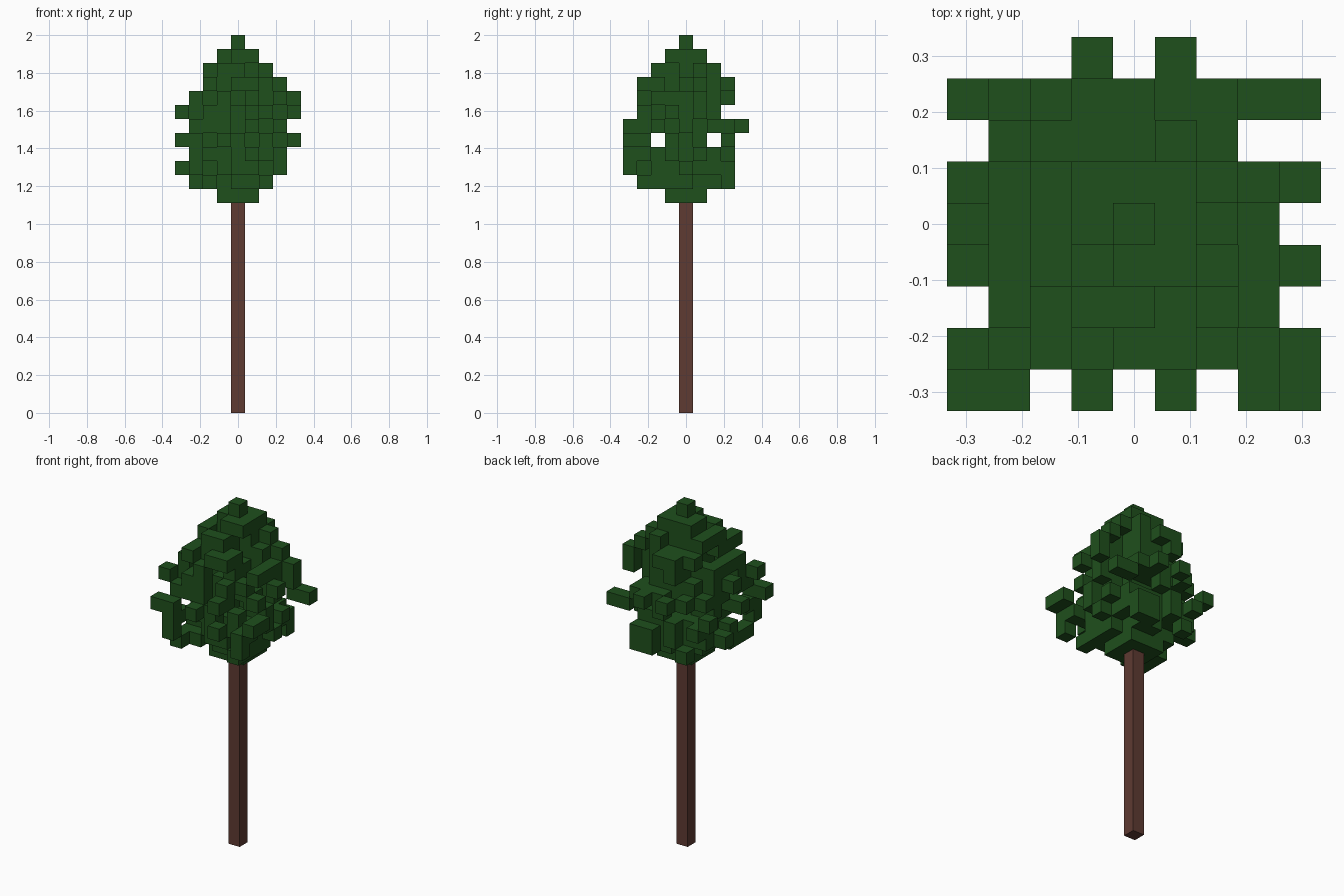
import bpy, bmesh, random
from mathutils import Vector

random.seed(23)
if "Cube" in bpy.data.objects:
    bpy.data.objects.remove(bpy.data.objects["Cube"], do_unlink=True)

UNIT = 2 / 27          # edge of one block
TRUNK = 15             # trunk height in blocks


def material(name, rgb):
    mat = bpy.data.materials.new(name)
    mat.use_nodes = True
    mat.diffuse_color = (*rgb, 1)
    mat.node_tree.nodes["Principled BSDF"].inputs["Base Color"].default_value = (*rgb, 1)
    return mat


def block_object(name, cells, mat):
    """Join blocks into one mesh, keeping only the exposed faces."""
    bm = bmesh.new()
    corners = {}
    for cell in sorted(cells):
        for axis in range(3):
            for sign in (-1, 1):
                step = [0, 0, 0]
                step[axis] = sign
                if tuple(c + s for c, s in zip(cell, step)) in cells:
                    continue
                quad = []
                for a, b in ((-1, -1), (1, -1), (1, 1), (-1, 1)):
                    p = [0, 0, 0]
                    p[axis], p[(axis + 1) % 3], p[(axis + 2) % 3] = sign, a, b
                    key = tuple(2 * c + q for c, q in zip(cell, p))
                    if key not in corners:
                        corners[key] = bm.verts.new(Vector((key[0], key[1], key[2] + 1)) * UNIT / 2)
                    quad.append(corners[key])
                bm.faces.new(quad if sign > 0 else quad[::-1])
    mesh = bpy.data.meshes.new(name)
    bm.to_mesh(mesh)
    bm.free()
    mesh.materials.append(mat)
    obj = bpy.data.objects.new(name, mesh)
    bpy.context.collection.objects.link(obj)
    return obj


# Plan outline of the crown, back row first
PLAN = ["...#.#...",
        "#########",
        ".######..",
        "#########",
        "########.",
        "#########",
        ".#######.",
        "#########",
        "##.#.#.##"]
plan = {(c - 4, 4 - r) for r, row in enumerate(PLAN) for c, ch in enumerate(row) if ch == "#"}

# Crown layers from the top: x range, y range, diagonal reach, solid radius
LAYERS = [(0, 0, 0, 0, 0, 0.5),
          (-1, 1, -1, 1, 2, 1.0),
          (-2, 2, -2, 2, 3, 1.0),
          (-2, 3, -3, 3, 4, 1.0),
          (-3, 4, -3, 3, 5, 1.5),
          (-4, 4, -3, 2, 5, 2.0),
          (-3, 3, -4, 4, 6, 2.0),
          (-4, 4, -4, 3, 8, 1.0),
          (-3, 3, -4, 3, 6, 2.3),
          (-4, 3, -4, 3, 6, 2.3),
          (-3, 2, -3, 3, 5, 1.5),
          (-1, 1, -1, 1, 2, 1.5)]
SPARSE = 7             # layer with two open rows


def allowed(x, y, layer):
    x0, x1, y0, y1, reach, _ = LAYERS[layer]
    open_row = layer == SPARSE and abs(y) == 2
    inside = x0 <= x <= x1 and y0 <= y <= y1 and abs(x) + abs(y) <= reach
    return (x, y) in plan and inside and not open_row


# Twig tips that stand out from the crown: x, y, layer
TIPS = [(4, 3, 7), (-4, -4, 7), (-3, -4, 7), (-4, -3, 5), (-3, -3, 6), (4, 1, 4),
        (-2, -3, 3), (-3, -2, 4), (-3, -4, 8), (-3, -4, 9), (-3, -3, 8), (-3, -3, 10),
        (2, 3, 10), (2, -3, 10), (-2, 3, 10), (3, -4, 8), (3, -4, 9), (4, -4, 7),
        (4, -3, 7), (3, -3, 8), (-1, 4, 6), (1, 4, 6)]
crown = {(x, y, 26 - layer) for x, y, layer in TIPS}

# Solid core with a ragged fringe
for layer, (_, _, _, _, _, radius) in enumerate(LAYERS):
    z = 26 - layer
    spots = [s for s in sorted(plan) if allowed(*s, layer)]
    for x, y in spots:
        d = (x * x + y * y) ** 0.5
        chance = 1 if d <= radius else 0.74 - 0.16 * (d - radius)
        if random.random() < chance:
            crown.add((x, y, z))
    # every row and column of the layer reaches its outline
    for axis in (0, 1):
        for value in sorted({s[axis] for s in spots}):
            if not any(c[axis] == value and c[2] == z for c in crown):
                best = min((s for s in spots if s[axis] == value),
                           key=lambda s: abs(s[1 - axis]))
                crown.add((*best, z))

# Cover the rest of the plan outline
for x, y in sorted(plan):
    if not any(c[:2] == (x, y) for c in crown):
        layer = next(k for k in (7, 9, 8, 6, 5, 4) if allowed(x, y, k))
        crown.add((x, y, 26 - layer))

block_object("leaf_crown", crown, material("leaf green", (0.0135, 0.08, 0.012)))

# Square trunk
bpy.ops.mesh.primitive_cube_add(size=1, location=(0, 0, TRUNK * UNIT / 2))
trunk = bpy.context.object
trunk.name = "trunk"
trunk.scale = (UNIT, UNIT, TRUNK * UNIT)
trunk.data.materials.append(material("bark brown", (0.112, 0.043, 0.032)))
